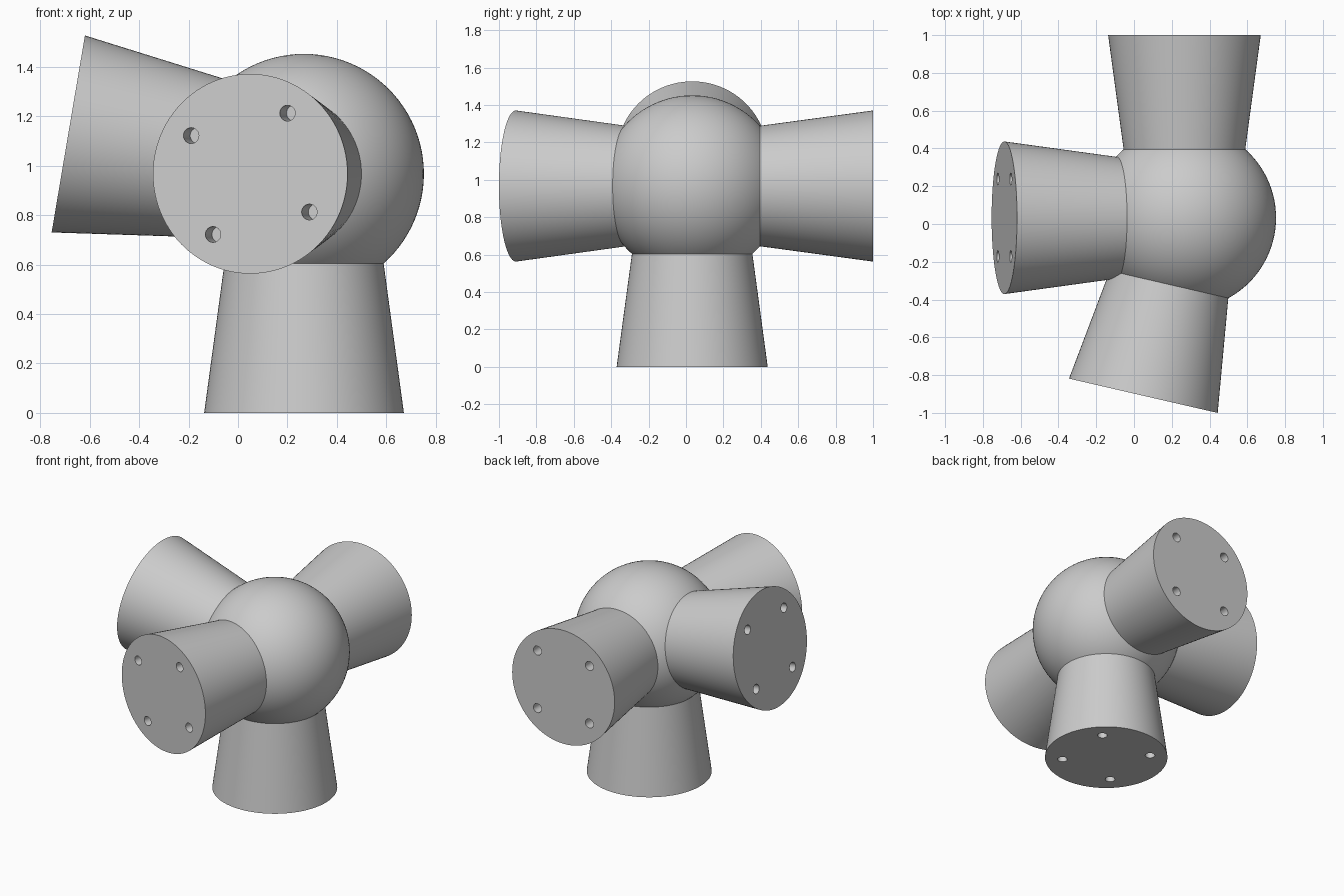
import bpy
import math
from mathutils import Matrix, Vector

if "Cube" in bpy.data.objects:
    bpy.data.objects.remove(bpy.data.objects["Cube"], do_unlink=True)

CENTER = Vector((0.267, 0.033, 0.967))
BALL_R = 0.485
REACH = 0.967               # ball centre to flange face
SEAM, SEAM_R = 0.362, 0.322  # where each arm leaves the ball
END_R = 0.404
SINK = 0.06                 # overlap of the arm into the ball
HOLE_R, HOLE_RING, HOLE_DEPTH = 0.032, 0.29, 0.12

grey = bpy.data.materials.new("light grey")
grey.use_nodes = True
color = (0.6, 0.6, 0.6, 1)
grey.diffuse_color = color
grey.node_tree.nodes["Principled BSDF"].inputs["Base Color"].default_value = color


def finish(obj, name):
    obj.name = name
    obj.data.materials.clear()
    obj.data.materials.append(grey)
    bpy.ops.object.select_all(action="DESELECT")
    obj.select_set(True)
    bpy.context.view_layer.objects.active = obj
    bpy.ops.object.shade_smooth_by_angle(angle=math.radians(30))


def add_arm(name, axis, up, twist=0):
    """Flared arm from the ball along axis, with four blind bolt holes."""
    axis, up = Vector(axis).normalized(), Vector(up).normalized()
    side = up.cross(axis)
    frame = Matrix((side, axis.cross(side), axis)).transposed().to_4x4()
    frame.translation = CENTER

    slope = (END_R - SEAM_R) / (REACH - SEAM)
    start = SEAM - SINK
    bpy.ops.mesh.primitive_cone_add(
        vertices=96, radius1=SEAM_R - slope * SINK, radius2=END_R,
        depth=REACH - start, location=(0, 0, 0))
    arm = bpy.context.object
    arm.data.transform(Matrix.Translation((0, 0, (REACH + start) / 2)))

    # Bolt holes
    for i in range(4):
        a = math.radians(45 + 90 * i + twist)
        bpy.ops.mesh.primitive_cylinder_add(
            vertices=24, radius=HOLE_R, depth=2 * HOLE_DEPTH,
            location=(HOLE_RING * math.cos(a), HOLE_RING * math.sin(a), REACH))
        cutter = bpy.context.object
        cutter.hide_render = True
        cut = arm.modifiers.new("bolt hole", "BOOLEAN")
        cut.operation = "DIFFERENCE"
        cut.solver = "EXACT"
        cut.object = cutter
        bpy.context.view_layer.objects.active = arm
        bpy.ops.object.modifier_apply(modifier=cut.name)
        bpy.data.objects.remove(cutter, do_unlink=True)

    arm.data.transform(frame)
    finish(arm, name)


# Central ball
bpy.ops.mesh.primitive_uv_sphere_add(segments=96, ring_count=48, radius=BALL_R, location=CENTER)
finish(bpy.context.object, "ball_hub")

# Four arms: one down, one back, one tilted up, one swung sideways
tilt, swing = math.radians(9.6), math.radians(13)
add_arm("bottom_arm", (0, 0, -1), (0, 1, 0))
add_arm("back_arm", (0, 1, 0), (0, 0, 1))
add_arm("right_arm", (-math.cos(tilt), 0, math.sin(tilt)), (math.sin(tilt), 0, math.cos(tilt)))
add_arm("front_arm", (-math.sin(swing), -math.cos(swing), 0), (0, 0, 1), twist=12.8)
